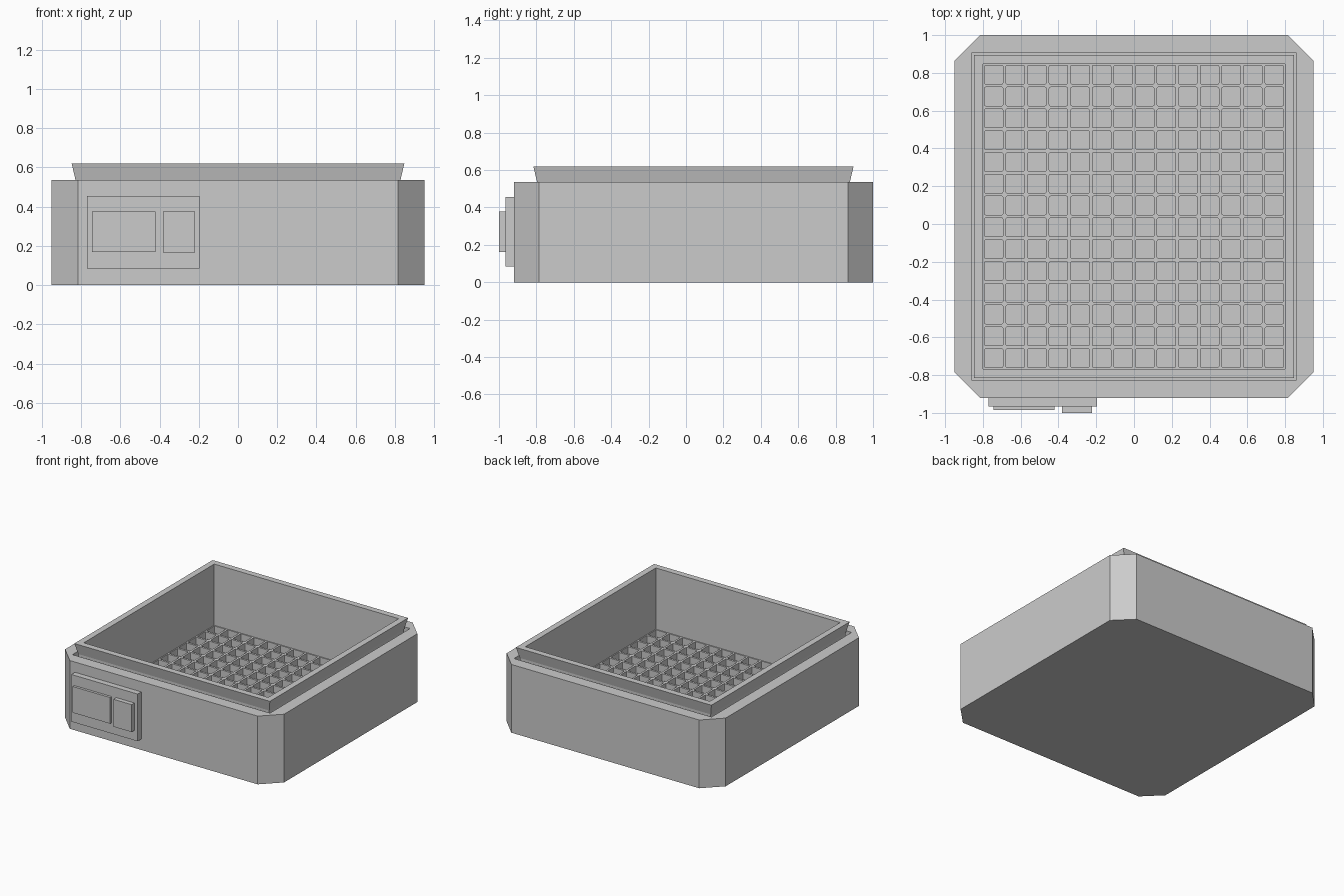
import bpy
import bmesh

cube = bpy.data.objects.get("Cube")
if cube:
    bpy.data.objects.remove(cube, do_unlink=True)

CENTRE_Y = 0.04

grey = bpy.data.materials.new("plain_grey")
grey.use_nodes = True
colour = (0.6, 0.6, 0.6, 1)
grey.diffuse_color = colour
grey.node_tree.nodes["Principled BSDF"].inputs["Base Color"].default_value = colour


def add_object(name, bm):
    bmesh.ops.recalc_face_normals(bm, faces=bm.faces)
    mesh = bpy.data.meshes.new(name)
    bm.to_mesh(mesh)
    bm.free()
    mesh.materials.append(grey)
    obj = bpy.data.objects.new(name, mesh)
    bpy.context.collection.objects.link(obj)
    return obj


def ring(bm, hx, hy, z, cut=0):
    """Rectangle loop with optional cut corners, always eight points."""
    points = []
    for sx, sy in ((1, 1), (-1, 1), (-1, -1), (1, -1)):
        pair = [(sx * hx, sy * (hy - cut)), (sx * (hx - cut), sy * hy)]
        points += pair if sx * sy > 0 else pair[::-1]
    return [bm.verts.new((x, y + CENTRE_Y, z)) for x, y in points]


def loft(name, sections):
    """Skin a closed vessel through successive rings, capping both ends."""
    bm = bmesh.new()
    rings = [ring(bm, *s) for s in sections]
    for a, b in zip(rings, rings[1:]):
        for i in range(8):
            j = (i + 1) % 8
            bm.faces.new((a[i], a[j], b[j], b[i]))
    bm.faces.new(rings[0])
    bm.faces.new(rings[-1])
    bmesh.ops.remove_doubles(bm, verts=bm.verts, dist=0.0001)
    return add_object(name, bm)


def box(name, x0, x1, y0, y1, z0, z1):
    bm = bmesh.new()
    bmesh.ops.create_cube(bm, size=1)
    for v in bm.verts:
        v.co.x = x1 if v.co.x > 0 else x0
        v.co.y = y1 if v.co.y > 0 else y0
        v.co.z = z1 if v.co.z > 0 else z0
    return add_object(name, bm)


# Outer housing with cut corners and a square well
loft("housing", [
    (0.95, 0.96, 0, 0.135),
    (0.95, 0.96, 0.535, 0.135),
    (0.857, 0.868, 0.535),
    (0.857, 0.868, 0.04),
])

# Inner basket with flared rim
loft("basket", [
    (0.825, 0.833, 0.04),
    (0.828, 0.836, 0.535),
    (0.848, 0.856, 0.62),
    (0.80, 0.808, 0.62),
    (0.80, 0.808, 0.06),
])

# Grid floor: square pockets sunk into a plate
bm = bmesh.new()
bmesh.ops.create_grid(bm, x_segments=14, y_segments=14, size=1)
for v in bm.verts:
    v.co = (v.co.x * 0.80, v.co.y * 0.808 + CENTRE_Y, 0.14)
cells = list(bm.faces)
bmesh.ops.inset_individual(bm, faces=cells, thickness=0.0115)
pockets = bmesh.ops.extrude_discrete_faces(bm, faces=cells)["faces"]
corners = []
for face in pockets:
    # Wall each pocket from its rim down to its floor
    top = [bm.verts.new(v.co) for v in face.verts]
    for v in face.verts:
        v.co.z -= 0.055
    low = list(face.verts)
    for i in range(4):
        j = (i + 1) % 4
        bm.faces.new((top[i], top[j], low[j], low[i]))
bmesh.ops.remove_doubles(bm, verts=bm.verts, dist=0.0001)
corners = [e for e in bm.edges if abs(e.verts[0].co.z - e.verts[1].co.z) > 0.03]
bmesh.ops.bevel(bm, geom=corners, offset=0.007, segments=2, profile=0.5,
                affect='EDGES')
add_object("grid_floor", bm)

# Control panel on the front
box("control_panel", -0.77, -0.195, -0.965, -0.92, 0.085, 0.455)
box("display", -0.745, -0.42, -0.985, -0.965, 0.17, 0.375)
box("button", -0.38, -0.222, -1.0, -0.965, 0.163, 0.378)
